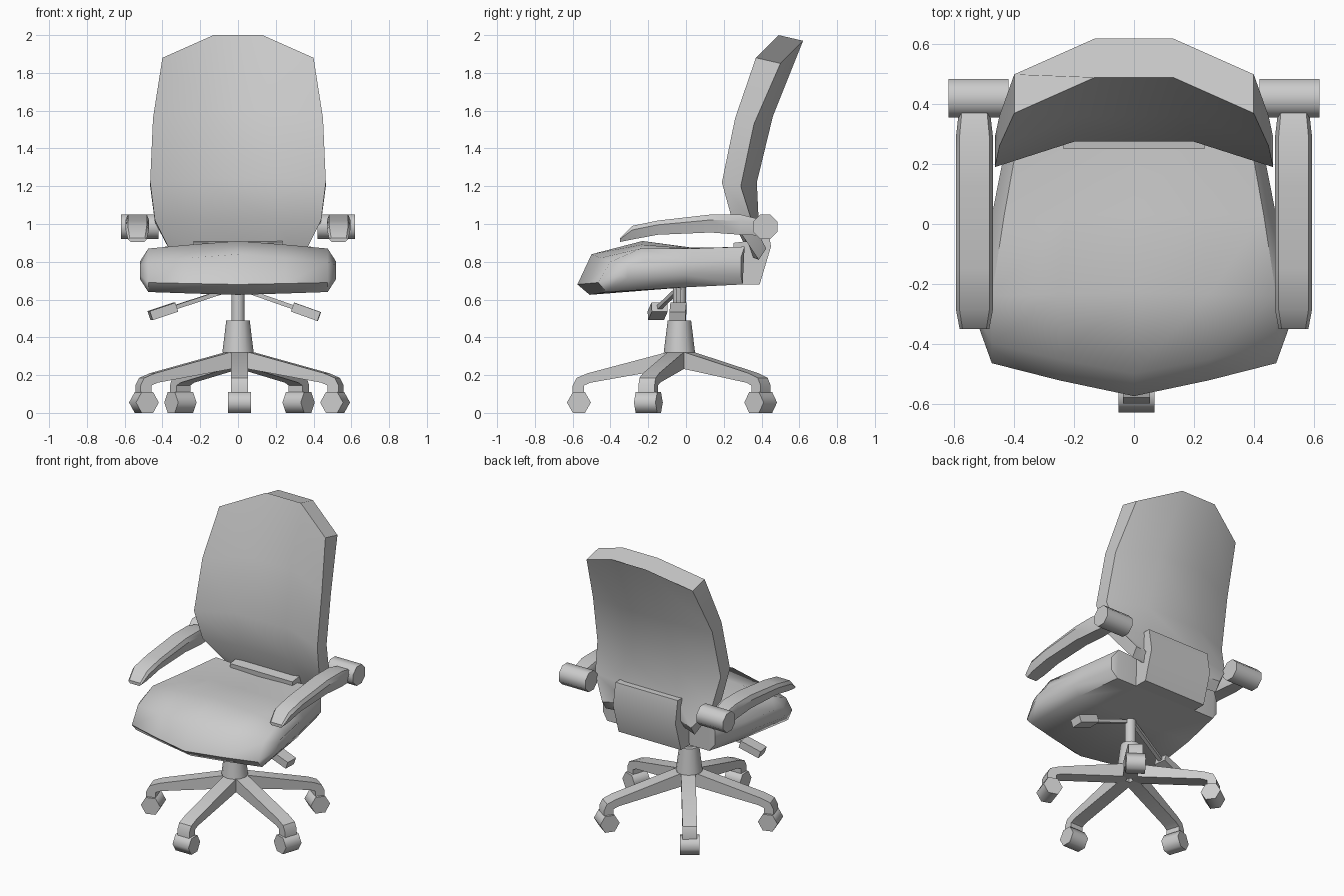
import bpy, bmesh
from math import sin, cos, pi, radians
from mathutils import Vector, Matrix

if "Cube" in bpy.data.objects:
    bpy.data.objects.remove(bpy.data.objects["Cube"])


def loft(name, rings, matrix=None, angle=35):
    """Skin a list of closed rings, cap both ends, shade by angle."""
    bm = bmesh.new()
    rows = [[bm.verts.new(p) for p in ring] for ring in rings]
    n = len(rows[0])
    for a, b in zip(rows, rows[1:]):
        for i in range(n):
            j = (i + 1) % n
            bm.faces.new((a[i], a[j], b[j], b[i]))
    bm.faces.new(rows[0])
    bm.faces.new(rows[-1])
    bmesh.ops.recalc_face_normals(bm, faces=bm.faces)
    if matrix:
        bm.transform(matrix)
    me = bpy.data.meshes.new(name)
    bm.to_mesh(me)
    bm.free()
    ob = bpy.data.objects.new(name, me)
    bpy.context.collection.objects.link(ob)
    bpy.ops.object.select_all(action='DESELECT')
    ob.select_set(True)
    bpy.context.view_layer.objects.active = ob
    bpy.ops.object.shade_smooth_by_angle(angle=radians(angle))
    return ob


def prism(name, profile, x0, x1, matrix=None, angle=35):
    """Extrude a (y, z) profile from x0 to x1."""
    return loft(name, [[(x, y, z) for y, z in profile] for x in (x0, x1)], matrix, angle)


def ngon(n, r, y, z, turn=0.0):
    return [(y + r * cos(2 * pi * k / n + turn), z + r * sin(2 * pi * k / n + turn))
            for k in range(n)]


def bar(name, p, q, w, h):
    """Rectangular bar between two points."""
    p, q = Vector(p), Vector(q)
    d = (q - p).normalized()
    side = d.cross(Vector((0, 0, 1))).normalized() * w / 2
    up = side.cross(d).normalized() * h / 2
    return loft(name, [[c + side + up, c - side + up, c - side - up, c + side - up]
                       for c in (p, q)])


# Backrest: edge (x, y, z), centre (x, y, z), thickness and rear z shift per row
rings = []
for xe, ye, ze, xc, yc, zc, t, dz in [
        (0.40, 0.37, 1.88, 0.13, 0.49, 2.00, 0.13, -0.03),
        (0.45, 0.26, 1.56, 0.17, 0.36, 1.60, 0.10, -0.03),
        (0.465, 0.19, 1.22, 0.20, 0.275, 1.24, 0.10, -0.02),
        (0.44, 0.245, 1.02, 0.20, 0.28, 1.02, 0.105, -0.01),
        (0.335, 0.385, 0.81, 0.18, 0.34, 0.83, 0.04, 0.06)]:
    front = [(-xe, ye, ze), (-xc, yc, zc), (xc, yc, zc), (xe, ye, ze)]
    rings.append(front + [(x, y + t, z + dz) for x, y, z in reversed(front)])
loft("backrest", rings, angle=40)

# Seat: (y, z) sections skinned across x, narrowing toward the rear
centre = [(-0.575, 0.68), (-0.50, 0.84), (-0.23, 0.91), (0.03, 0.875),
          (0.30, 0.865), (0.30, 0.68), (0.0, 0.665), (-0.51, 0.625)]
edge = [(-0.465, 0.69), (-0.40, 0.80), (-0.24, 0.87), (0.03, 0.87),
        (0.31, 0.88), (0.30, 0.68), (0.0, 0.665), (-0.42, 0.64)]
rim = [(-0.34, 0.73), (-0.31, 0.78), (-0.22, 0.80), (0.03, 0.80),
       (0.29, 0.82), (0.29, 0.73), (0.0, 0.73), (-0.31, 0.71)]


def mix(a, b, t):
    return [(p[0] + (q[0] - p[0]) * t, p[1] + (q[1] - p[1]) * t) for p, q in zip(a, b)]


sections = [(0, centre), (0.25, mix(centre, edge, 0.48)), (0.475, edge), (0.52, rim)]
sections = [(-x, s) for x, s in sections[:0:-1]] + sections
loft("seat", [[(x * (1 - 0.38 * max(0, y + 0.2)), y, z) for y, z in s]
              for x, s in sections], angle=52)

# Rear bracket joining seat and backrest
prism("back_bracket", [(0.25, 0.90), (0.27, 0.68), (0.39, 0.68), (0.45, 0.88),
                       (0.425, 1.03), (0.36, 1.03), (0.33, 0.91)], -0.235, 0.235)

# Armrests with their pivot cylinders
for side, label in ((-1, "left"), (1, "right")):
    rings = []
    for y, lo, hi, w in [(-0.35, 0.905, 0.925, 0.8), (-0.285, 0.918, 0.99, 1),
                         (-0.15, 0.943, 1.018, 1), (0.13, 0.955, 1.05, 1),
                         (0.29, 0.943, 1.05, 1), (0.37, 0.94, 1.03, 0.85)]:
        mid = hi - 0.3 * (hi - lo)
        rings.append([(side * 0.533 + x * w, y, z) for x, z in
                      [(-0.05, hi), (0.05, hi), (0.062, mid), (0.045, lo),
                       (-0.045, lo), (-0.062, mid)]])
    loft(label + "_armrest", rings)
    prism(label + "_arm_pivot", ngon(8, 0.07, 0.42, 0.985, pi / 8),
          side * 0.42, side * 0.62, angle=50)

# Gas column and tapered hub
CY = -0.035


def turned(name, levels, n):
    loft(name, [[(x, y + CY, z) for x, y in ngon(n, r, 0, 0)] for r, z in levels], angle=50)


turned("gas_column", [(0.035, 0.45), (0.035, 0.68)], 12)
turned("column_hub", [(0.083, 0.32), (0.062, 0.49)], 12)

# Adjustment levers with paddles
for label, s, mid, end in [
        ("left", (-0.04, -0.04, 0.655), (-0.33, -0.14, 0.56), (-0.465, -0.16, 0.515)),
        ("right", (0.02, -0.04, 0.655), (0.29, -0.04, 0.56), (0.43, -0.045, 0.51))]:
    bar(label + "_lever", s, mid, 0.025, 0.022)
    bar(label + "_lever_paddle", mid, end, 0.085, 0.05)

# Five-star base: leg and hexagonal caster repeated around the column
leg = [(0.0, 0.32), (-0.07, 0.32), (-0.485, 0.21), (-0.545, 0.185), (-0.565, 0.145),
       (-0.565, 0.09), (-0.505, 0.09), (-0.505, 0.145), (-0.47, 0.16), (-0.02, 0.24)]
for i in range(5):
    m = Matrix.Translation((0.008, CY, 0)) @ Matrix.Rotation(i * 2 * pi / 5, 4, 'Z')
    prism(f"base_leg_{i + 1}", leg, -0.045, 0.045, m)
    prism(f"caster_{i + 1}", ngon(6, 0.0635, -0.532, 0.055), -0.06, 0.06, m, angle=65)
